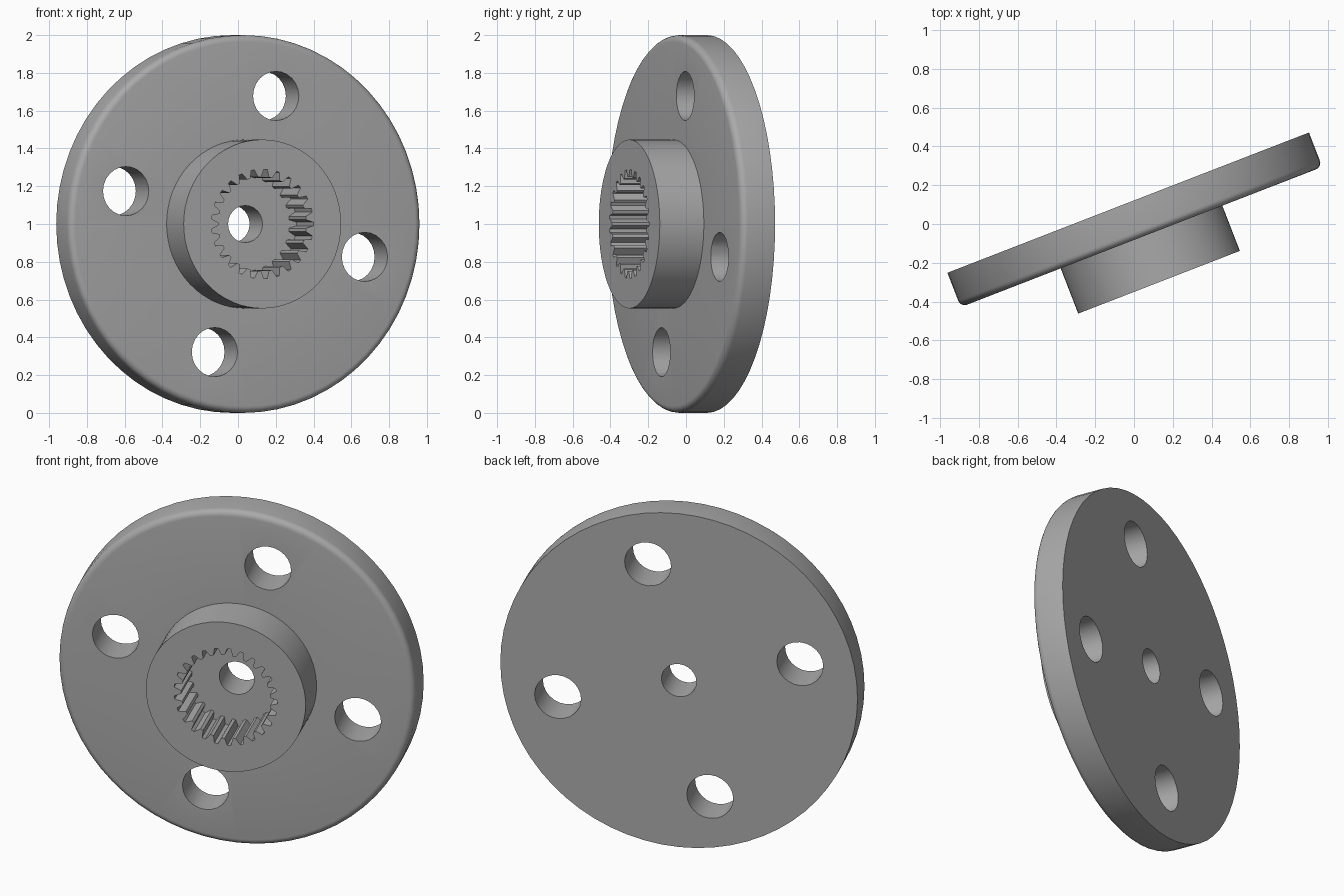
import bpy, bmesh, math
from mathutils import Matrix

if "Cube" in bpy.data.objects:
    bpy.data.objects.remove(bpy.data.objects["Cube"], do_unlink=True)

DISC_R, DISC_T = 1.0, 0.19
HUB_R, HUB_T = 0.447, 0.25
FILLET = 0.035
TEETH = 25
TURN = math.tau / TEETH

metal = bpy.data.materials.new("grey metal")
metal.diffuse_color = (0.4, 0.4, 0.4, 1)
metal.use_nodes = True
metal.node_tree.nodes["Principled BSDF"].inputs["Base Color"].default_value = (0.4, 0.4, 0.4, 1)


def finish(name, bm):
    bmesh.ops.recalc_face_normals(bm, faces=bm.faces)
    mesh = bpy.data.meshes.new(name)
    bm.to_mesh(mesh)
    bm.free()
    mesh.materials.append(metal)
    obj = bpy.data.objects.new(name, mesh)
    bpy.context.collection.objects.link(obj)
    return obj


def lathe(name, profile, sides):
    """Spin (radius, depth) points round the axis; depth runs toward the front."""
    bm = bmesh.new()
    rings = [[bm.verts.new((r * math.cos(math.tau * i / sides), -d, r * math.sin(math.tau * i / sides)))
              for i in range(sides)] for r, d in profile]
    for a, b in zip(rings, rings[1:]):
        for i in range(sides):
            j = (i + 1) % sides
            bm.faces.new((a[i], a[j], b[j], b[i]))
    bm.faces.new(rings[0])
    bm.faces.new(rings[-1])
    return finish(name, bm)


def prism(name, outline, d0, d1):
    """Extrude an (x, z) outline between two depths."""
    bm = bmesh.new()
    back = [bm.verts.new((x, -d0, z)) for x, z in outline]
    front = [bm.verts.new((x, -d1, z)) for x, z in outline]
    for i in range(len(outline)):
        j = (i + 1) % len(outline)
        bm.faces.new((back[i], back[j], front[j], front[i]))
    bm.faces.new(back)
    bm.faces.new(front)
    return finish(name, bm)


def polar(r, angle):
    return r * math.cos(angle), r * math.sin(angle)


def circle(r, sides, cx=0, cz=0):
    pts = [polar(r, math.tau * i / sides) for i in range(sides)]
    return [(cx + x, cz + z) for x, z in pts]


# Flange with a rounded front rim, and the hub in front of it
rim = [(DISC_R - FILLET + FILLET * math.cos(t), DISC_T - FILLET + FILLET * math.sin(t))
       for t in [math.pi / 2 * k / 5 for k in range(6)]]
horn = lathe("flanged_hub", [(DISC_R, 0)] + rim + [(HUB_R, DISC_T), (HUB_R, DISC_T + HUB_T)], 64)

# Four bolt holes and the centre hole
cutters = [prism("centre_hole", circle(0.098, 24), -0.1, 0.6)]
for k in range(4):
    x, z = polar(0.70, k * math.pi / 2 - TURN)
    cutters.append(prism("bolt_hole", circle(0.13, 24, x, z), -0.1, 0.6))

# Toothed socket in the hub
socket = []
for k in range(TEETH):
    for r, step in ((0.25, -0.36), (0.29, -0.13), (0.29, 0.13), (0.25, 0.36)):
        socket.append(polar(r, (k + step) * TURN))
cutters.append(prism("toothed_socket", socket, DISC_T, 0.6))

bpy.ops.object.select_all(action='DESELECT')
horn.select_set(True)
bpy.context.view_layer.objects.active = horn
for cutter in cutters:
    mod = horn.modifiers.new("cut", 'BOOLEAN')
    mod.operation = 'DIFFERENCE'
    mod.solver = 'EXACT'
    mod.object = cutter
    bpy.ops.object.modifier_apply(modifier=mod.name)
    bpy.data.objects.remove(cutter, do_unlink=True)

# Smooth round walls, then turn the part to its resting angle
bpy.ops.object.shade_smooth_by_angle(angle=math.radians(30))
horn.data.transform(Matrix.Translation((-0.03, 0.11, 1)) @ Matrix.Rotation(math.radians(21.2), 4, 'Z'))
